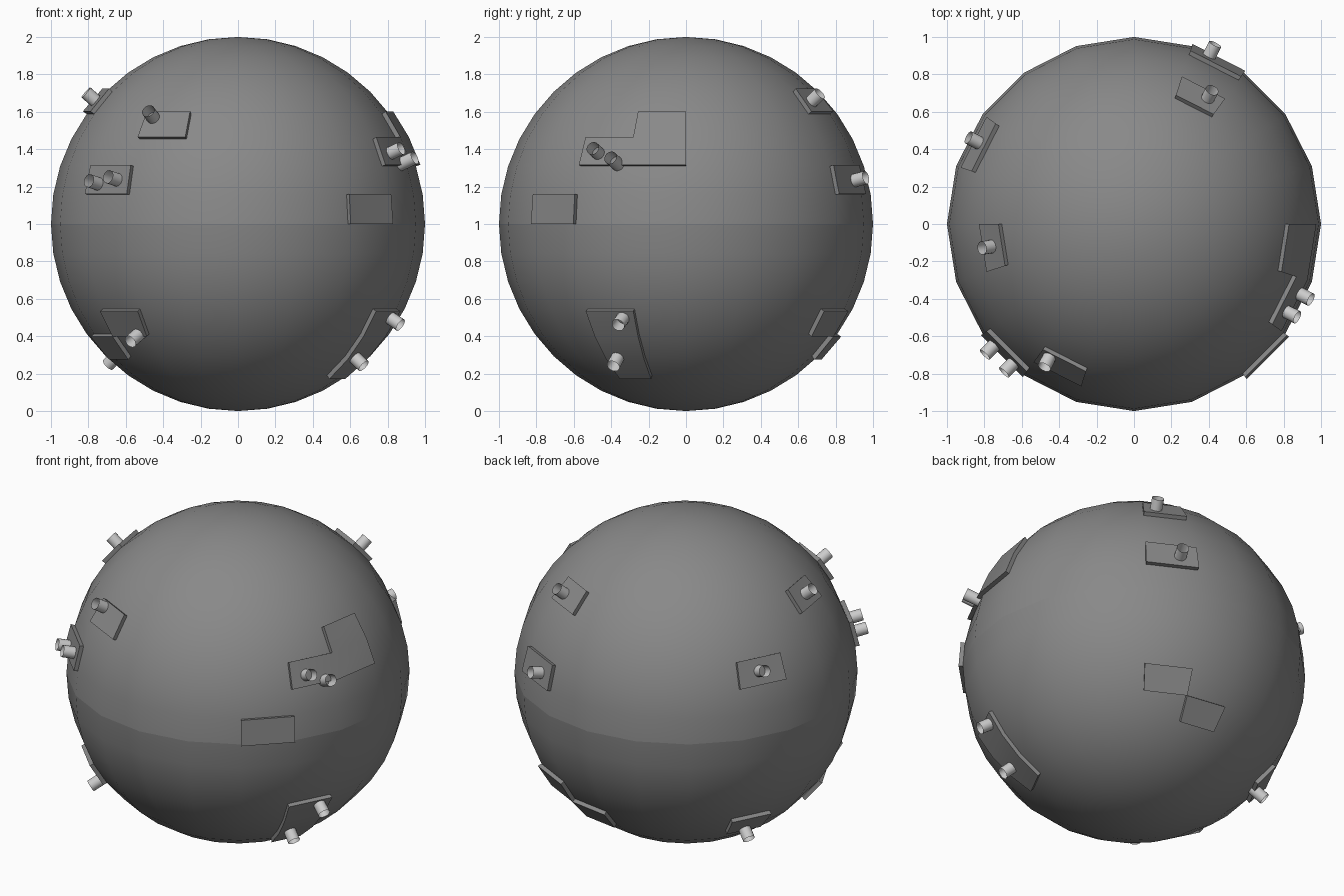
import bpy, bmesh
from math import sin, cos, radians
from mathutils import Vector, Matrix

if "Cube" in bpy.data.objects:
    bpy.data.objects.remove(bpy.data.objects["Cube"])

STEP = radians(18)   # longitude step
LAT = radians(9)     # latitude step
LIFT = 1.025         # outer radius of the plates
PIN_R, PIN_TIP = 0.036, 0.098

dark = bpy.data.materials.new("dark_grey")
dark.diffuse_color = (0.25, 0.25, 0.25, 1)
dark.use_nodes = True
dark.node_tree.nodes["Principled BSDF"].inputs["Base Color"].default_value = dark.diffuse_color


def pt(i, j, r=1.0):
    a, l = i * STEP, j * LAT
    return Vector((r * cos(l) * cos(a), r * cos(l) * sin(a), r * sin(l)))


def finish(bm, name, mat=None):
    bmesh.ops.remove_doubles(bm, verts=bm.verts, dist=1e-5)
    bmesh.ops.recalc_face_normals(bm, faces=bm.faces)
    me = bpy.data.meshes.new(name)
    bm.to_mesh(me)
    bm.free()
    if mat:
        me.materials.append(mat)
    ob = bpy.data.objects.new(name, me)
    ob.location.z = 1
    bpy.context.collection.objects.link(ob)
    bpy.ops.object.select_all(action='DESELECT')
    ob.select_set(True)
    bpy.context.view_layer.objects.active = ob
    bpy.ops.object.shade_smooth_by_angle(angle=radians(40))
    return ob


# two smooth half shells meeting at the equator
def half_shell(name, side):
    bm = bmesh.new()
    bmesh.ops.create_uvsphere(bm, u_segments=20, v_segments=20, radius=1)
    other = [v for v in bm.verts if v.co.z * side < -0.01]
    bmesh.ops.delete(bm, geom=other, context='VERTS')
    finish(bm, name, dark)


half_shell("upper_shell", 1)
half_shell("lower_shell", -1)


# raised plate covering a set of (longitude, latitude) cells
def plate(name, cells):
    bm = bmesh.new()
    for i, j in cells:
        bm.faces.new([bm.verts.new(pt(a, b)) for a, b in
                      ((i, j), (i + 1, j), (i + 1, j + 1), (i, j + 1))])
    bmesh.ops.remove_doubles(bm, verts=bm.verts, dist=1e-5)
    ext = bmesh.ops.extrude_face_region(bm, geom=bm.faces[:])
    for v in ext['geom']:
        if isinstance(v, bmesh.types.BMVert):
            v.co *= LIFT
    finish(bm, name, dark)


# open tube standing on a cell, shifted by u (east) and v (north)
def pin(name, cell, u, v):
    i, j = cell
    n = pt(i + 0.5, j + 0.5)
    east = Vector((0, 0, 1)).cross(n).normalized()
    north = n.cross(east)
    centre = n * (0.985 + PIN_TIP / 2) + east * u + north * v
    rot = Matrix((east, north, n)).transposed().to_4x4()
    bm = bmesh.new()
    bmesh.ops.create_cone(bm, cap_ends=False, segments=16, radius1=PIN_R,
                          radius2=PIN_R, depth=PIN_TIP,
                          matrix=Matrix.Translation(centre) @ rot)
    finish(bm, name)


# plates: cells, then pins as (cell number, u, v)
PLATES = [
    ([(-3, 0)], []),
    ([(-2, 2), (-1, 2), (-1, 3)], [(0, -0.048, -0.01), (0, 0.069, -0.065)]),
    ([(-7, 3)], [(0, -0.08, 0.045)]),
    ([(-8, 1)], [(0, -0.07, -0.022), (0, 0.07, 0.0)]),
    ([(-8, -4)], [(0, 0.07, -0.074)]),
    ([(-9, -5)], []),
    ([(3, -4)], []),
    ([(4, -5)], []),
    ([(8, -5)], [(0, 0.0, -0.065)]),
    ([(-2, -4), (-2, -5), (-2, -6)], [(0, 0.07, 0.03), (1, -0.042, -0.074)]),
    ([(-10, 4)], [(0, 0, 0)]),
    ([(8, 2)], [(0, -0.01, 0.005)]),
    ([(3, 1)], [(0, 0.05, -0.004)]),
    ([(3, 4)], [(0, -0.047, -0.007)]),
]
for k, (cells, pins) in enumerate(PLATES, 1):
    plate(f"plate_{k}", cells)
    for m, (c, u, v) in enumerate(pins, 1):
        pin(f"pin_{k}_{m}", cells[c], u, v)
